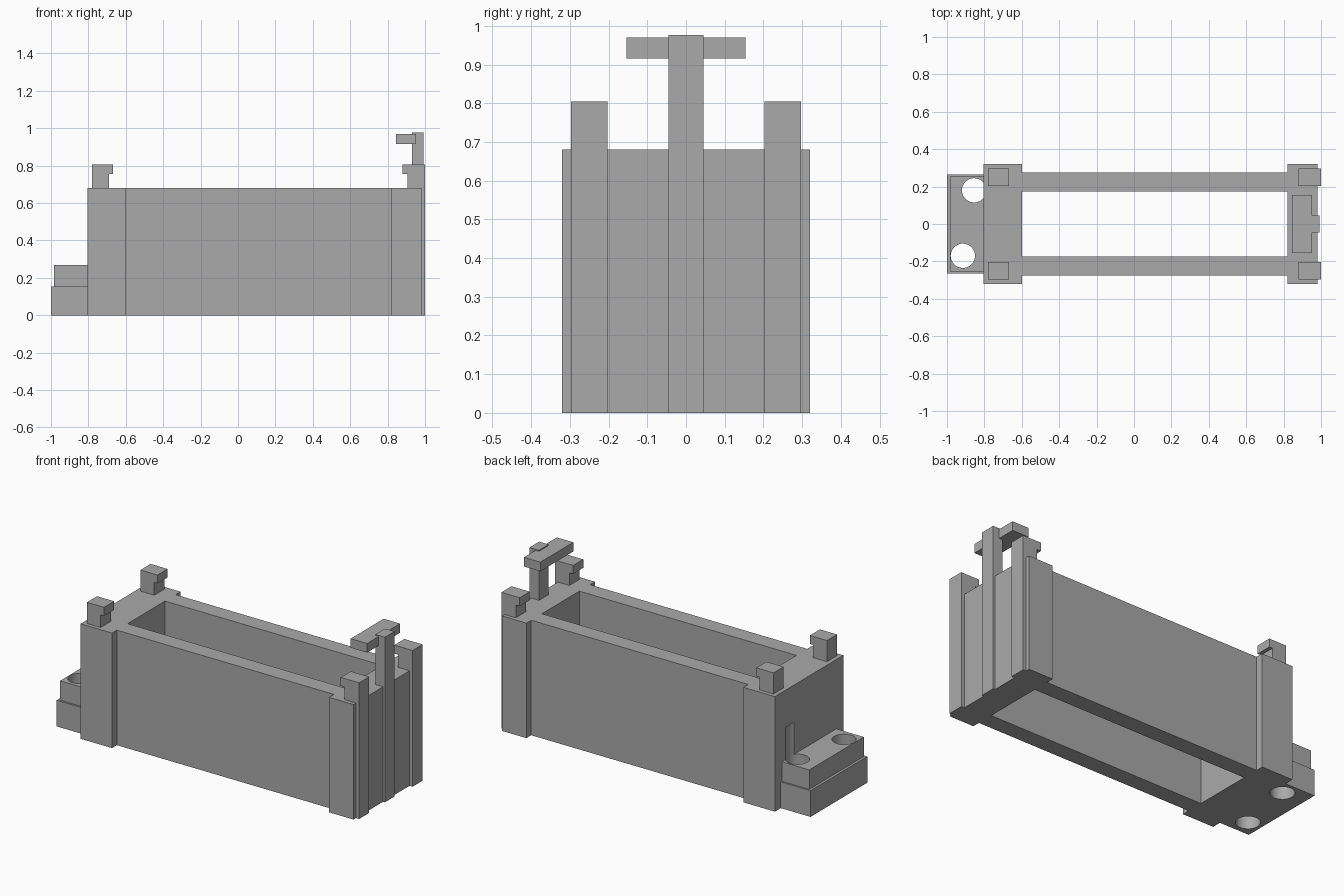
import bpy
import bmesh
from mathutils import Vector

if "Cube" in bpy.data.objects:
    bpy.data.objects.remove(bpy.data.objects["Cube"], do_unlink=True)

grey = bpy.data.materials.new("plain grey")
grey.use_nodes = True
grey.diffuse_color = (0.4, 0.4, 0.4, 1)
grey.node_tree.nodes["Principled BSDF"].inputs["Base Color"].default_value = (0.4, 0.4, 0.4, 1)


def prism(name, points, offset):
    """Extrude a closed outline of 3D points along an offset."""
    bm = bmesh.new()
    face = bm.faces.new([bm.verts.new(p) for p in points])
    new = bmesh.ops.extrude_face_region(bm, geom=[face])["geom"]
    bmesh.ops.translate(bm, vec=Vector(offset),
                        verts=[v for v in new if isinstance(v, bmesh.types.BMVert)])
    bmesh.ops.recalc_face_normals(bm, faces=bm.faces)
    mesh = bpy.data.meshes.new(name)
    bm.to_mesh(mesh)
    bm.free()
    mesh.materials.append(grey)
    obj = bpy.data.objects.new(name, mesh)
    bpy.context.collection.objects.link(obj)
    return obj


def box(name, x0, x1, y0, y1, z0, z1):
    return prism(name, [(x0, y0, z0), (x1, y0, z0), (x1, y1, z0), (x0, y1, z0)],
                 (0, 0, z1 - z0))


def side_profile(name, outline, y0, y1):
    return prism(name, [(x, y0, z) for x, z in outline], (0, y1 - y0, 0))


def cut(target, cutter):
    mod = target.modifiers.new("cut", 'BOOLEAN')
    mod.operation = 'DIFFERENCE'
    mod.solver = 'EXACT'
    mod.object = cutter
    cutter.hide_render = True
    cutter.hide_viewport = True
    cutter.display_type = 'WIRE'


def hole_cutter(name, x, y, top):
    bpy.ops.mesh.primitive_cylinder_add(vertices=48, radius=0.065, depth=top + 0.1,
                                        location=(x, y, (top - 0.1) / 2))
    obj = bpy.context.object
    obj.name = name
    obj.data.materials.append(grey)
    bpy.ops.object.shade_smooth_by_angle()
    return obj


H = 0.68

# Frame with wider end blocks and a through opening
half = [(-0.805, 0.32), (-0.6, 0.32), (-0.6, 0.275), (0.82, 0.275), (0.82, 0.32), (0.98, 0.32)]
outline = half + [(x, -y) for x, y in reversed(half)]
frame = prism("frame", [(x, y, 0) for x, y in outline], (0, 0, H))
cut(frame, box("opening_cutter", -0.6, 0.82, -0.175, 0.175, -0.1, H + 0.1))

# Stepped mounting foot
foot = side_profile("foot_base", [(-1, 0), (-0.805, 0), (-0.805, 0.155), (-1, 0.155)], -0.265, 0.265)
step = box("foot_step", -0.985, -0.805, -0.255, 0.255, 0.155, 0.27)

# Screw holes, the inner one also grooving the end block
inner_hole = hole_cutter("inner_hole_cutter", -0.855, 0.18, 0.46)
outer_hole = hole_cutter("outer_hole_cutter", -0.915, -0.17, 0.46)
for part in (foot, step):
    cut(part, inner_hole)
    cut(part, outer_hole)
cut(frame, inner_hole)

# Corner hooks, with ribs running down the right end
left_hook = [(-0.78, H), (-0.69, H), (-0.69, 0.755), (-0.668, 0.755), (-0.668, 0.805), (-0.78, 0.805)]
right_hook = [(0.98, 0), (1, 0), (1, 0.805), (0.88, 0.805), (0.88, 0.755),
              (0.905, 0.755), (0.905, H), (0.98, H)]
for label, y in (("front", -0.25), ("back", 0.25)):
    side_profile(label + "_left_end_hook", left_hook, y - 0.047, y + 0.047)
    side_profile(label + "_right_end_hook", right_hook, y - 0.047, y + 0.047)

# Central latch post and its crossbar
post = [(0.98, 0), (0.992, 0), (0.992, 0.976), (0.93, 0.976), (0.93, H), (0.98, H)]
side_profile("latch_post", post, -0.045, 0.045)
box("latch_crossbar", 0.845, 0.952, -0.154, 0.154, 0.916, 0.97)
